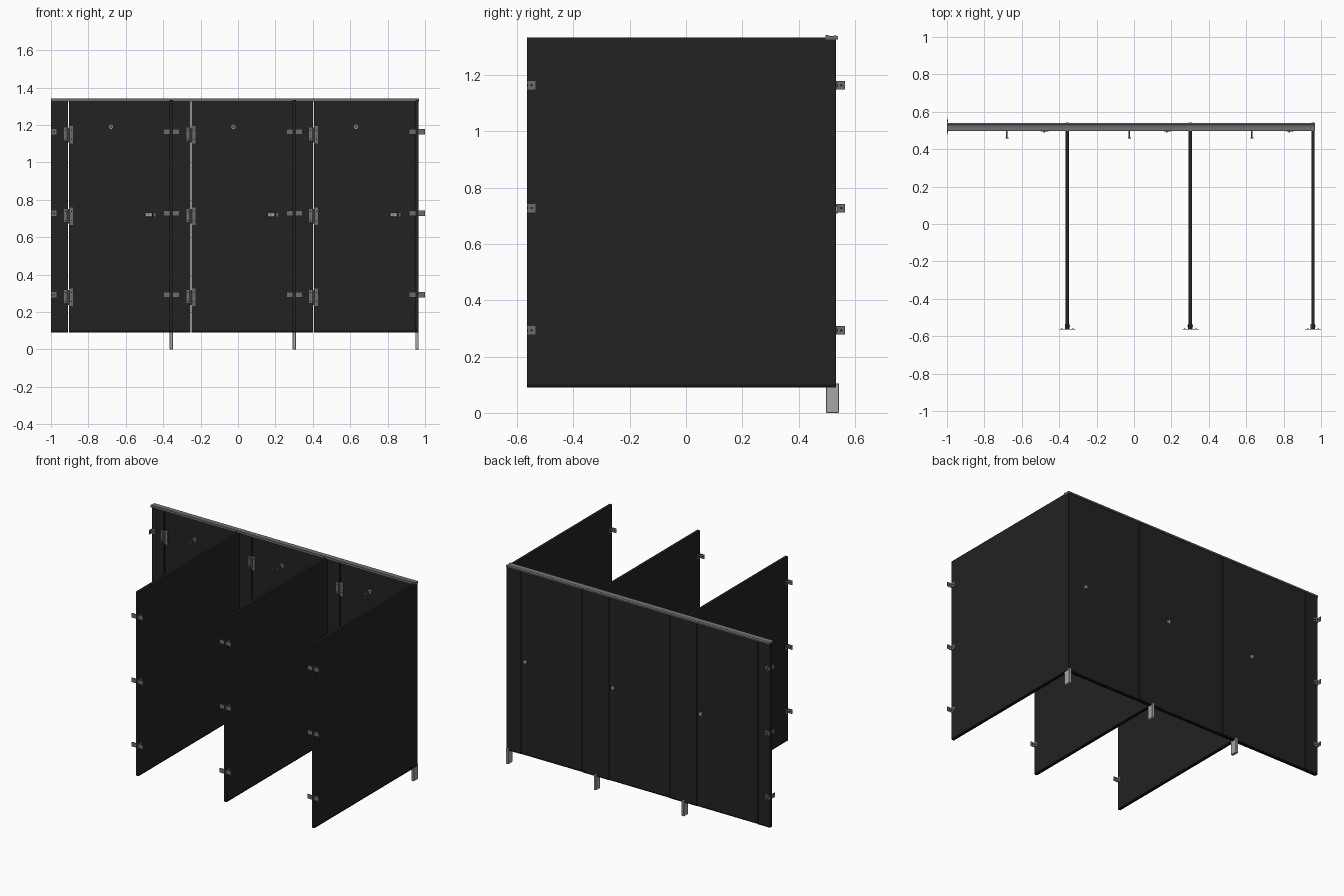
import bpy, bmesh, math
from mathutils import Matrix

if "Cube" in bpy.data.objects:
    bpy.data.objects.remove(bpy.data.objects["Cube"])


def material(name, v):
    m = bpy.data.materials.new(name)
    m.diffuse_color = (v, v, v, 1)
    m.use_nodes = True
    m.node_tree.nodes["Principled BSDF"].inputs["Base Color"].default_value = m.diffuse_color
    return m


BLACK = material("black panel", 0.016)
EDGE = material("dark edge strip", 0.006)
GREY = material("grey metal", 0.15)
LIGHT = material("light metal", 0.38)


def finish(name, bm, mat):
    me = bpy.data.meshes.new(name)
    bmesh.ops.recalc_face_normals(bm, faces=bm.faces)
    bm.to_mesh(me)
    bm.free()
    me.materials.append(mat)
    ob = bpy.data.objects.new(name, me)
    bpy.context.collection.objects.link(ob)
    return ob


def box(name, x, y, z, mat, bevel=0):
    """Box from (min, max) pairs."""
    bm = bmesh.new()
    bmesh.ops.create_cube(bm, size=1)
    for v in bm.verts:
        v.co = [(a + b) / 2 + c * (b - a) for c, (a, b) in zip(v.co, (x, y, z))]
    if bevel:
        bmesh.ops.bevel(bm, geom=bm.edges[:], offset=bevel, segments=1, affect='EDGES')
    return finish(name, bm, mat)


def rod(name, center, r, depth, mat, axis='Y', sides=12):
    bm = bmesh.new()
    rot = Matrix.Rotation(math.pi / 2, 4, 'X' if axis == 'Y' else 'Y')
    bmesh.ops.create_cone(bm, cap_ends=True, segments=sides, radius1=r, radius2=r,
                          depth=depth, matrix=Matrix.Translation(center) @ rot)
    ob = finish(name, bm, mat)
    for p in ob.data.polygons:
        p.use_smooth = len(p.vertices) == 4
    return ob


Z0, Z1 = 0.10, 1.333          # panel bottom (above the strip) and top
WY = (0.510, 0.533)           # front wall thickness
BRACKET_Z = (0.293, 0.727, 1.163)
DIVIDERS = (-0.356, 0.301, 0.957)
HINGE_X = (-0.907, -0.252, 0.403)
DOOR_W = 0.455
T = 0.009                     # half divider thickness


def board(name, x, y):
    box(name, x, y, (Z0, Z1), BLACK)
    box(name + "_bottom_strip", x, y, (0.09, Z0), EDGE)


# Fixed pilasters and doors of the long wall
starts = [-1.0] + [h + DOOR_W for h in HINGE_X]
ends = [h - 0.003 for h in HINGE_X] + [0.966]
for a, b in zip(starts, ends):
    board("pilaster", (a, b), WY)
for h in HINGE_X:
    board("door", (h + 0.003, h + DOOR_W - 0.001), (WY[0] + 0.001, WY[1] - 0.003))

# Dividers, shoes and wall brackets
for d in DIVIDERS:
    board("divider", (d - T, d + T), (-0.565, WY[0]))
    box("shoe_leg", (d - T, d + T), (0.497, 0.543), (0, 0.105), LIGHT, 0.002)
    for z in BRACKET_Z:
        zz = (z - 0.015, z + 0.015)
        for s in (-1, 1):
            f = d + s * T
            box("bracket_panel_plate", sorted((f, f + s * 0.003)), (-0.565, -0.535), zz, GREY)
            box("bracket_wall_plate", sorted((f, f + s * 0.034)), (-0.565, -0.562), zz, GREY)
            rod("bracket_screw", (f + s * 0.003, -0.548, z), 0.004, 0.004, EDGE, 'X', 8)
            rod("bracket_screw", (f + s * 0.020, -0.562, z), 0.004, 0.004, EDGE, 'Y', 8)

# Brackets on the free left end of the wall
for z in BRACKET_Z:
    zz = (z - 0.015, z + 0.015)
    for f, s in ((WY[0], -1), (WY[1], 1)):
        box("end_bracket_panel_plate", (-1, -0.97), sorted((f, f + s * 0.003)), zz, GREY)
        box("end_bracket_wall_plate", (-1, -0.997), sorted((f, f + s * 0.032)), zz, GREY)
        rod("end_bracket_screw", (-0.983, f + s * 0.003, z), 0.004, 0.004, EDGE, 'Y', 8)
        rod("end_bracket_screw", (-0.997, f + s * 0.018, z), 0.004, 0.004, EDGE, 'X', 8)

# Head rail: ridged profile swept along the wall
profile = [(0.496, 1.326), (0.540, 1.326), (0.540, 1.336), (0.531, 1.341),
           (0.524, 1.338), (0.510, 1.338), (0.505, 1.341), (0.496, 1.341)]
bm = bmesh.new()
face = bm.faces.new([bm.verts.new((-1.0, y, z)) for y, z in profile])
ext = bmesh.ops.extrude_face_region(bm, geom=[face], use_keep_orig=True)
for e in ext["geom"]:
    if isinstance(e, bmesh.types.BMVert):
        e.co.x = 0.967
finish("head_rail", bm, GREY)

for h in HINGE_X:
    # Hinges: pilaster leaf, taller door leaf, knuckle and screws
    for z in (0.278, 0.712, 1.147):
        box("hinge_pilaster_leaf", (h - 0.024, h - 0.004), (0.506, 0.511),
            (z - 0.030, z + 0.040), GREY)
        box("hinge_door_leaf", (h + 0.004, h + 0.026), (0.506, 0.512),
            (z - 0.047, z + 0.047), GREY)
        box("hinge_knuckle", (h - 0.006, h + 0.006), (0.498, 0.509),
            (z - 0.040, z + 0.040), GREY, 0.003)
        for dz in (-0.022, 0.026):
            for dx in (-0.016, 0.016):
                rod("hinge_screw", (h + dx, 0.506, z + dz), 0.003, 0.003, EDGE, 'Y', 8)
    # Coat hook
    c = h + DOOR_W / 2
    rod("hook_base", (c, 0.508, 1.19), 0.012, 0.007, LIGHT)
    rod("hook_stem", (c, 0.484, 1.19), 0.004, 0.05, GREY)
    rod("hook_tip", (c, 0.459, 1.19), 0.008, 0.006, GREY)
    # Slide latch inside, round knob outside
    e = h + DOOR_W
    box("latch_body", (e - 0.046, e - 0.004), (0.495, 0.512), (0.708, 0.732), LIGHT, 0.003)
    box("latch_keeper", (e + 0.001, e + 0.012), (0.502, 0.511), (0.711, 0.729), GREY)
    rod("latch_thumb", (e - 0.028, 0.493, 0.72), 0.005, 0.008, GREY)
    rod("outside_knob", (e - 0.030, 0.533, 0.72), 0.012, 0.010, LIGHT, 'Y', 16)
